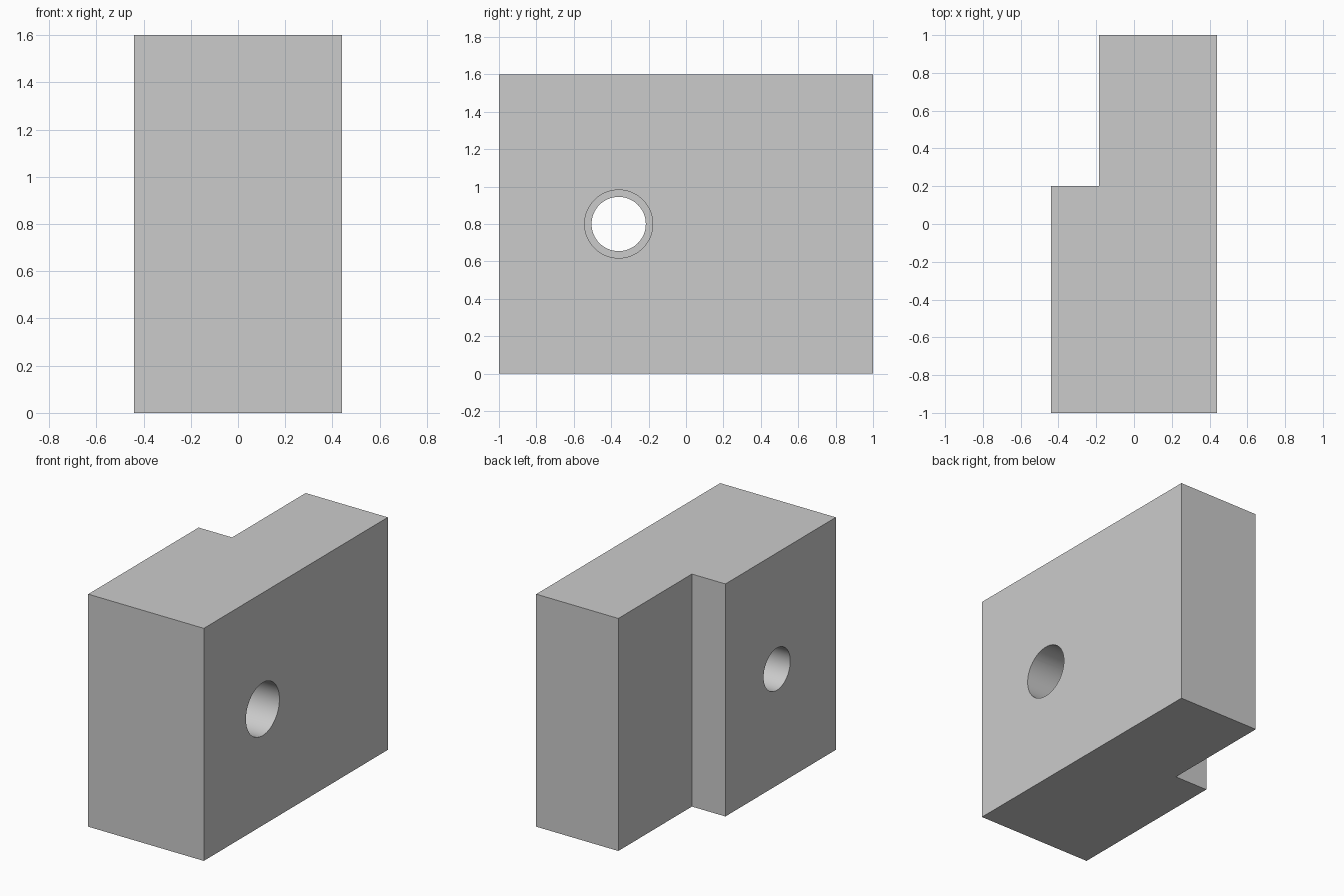
import bpy
import bmesh
import math

default = bpy.data.objects.get("Cube")
if default:
    bpy.data.objects.remove(default, do_unlink=True)

HEIGHT = 1.6
HALF_X, HALF_Y = 0.44, 1.0
STEP_X, STEP_Y = -0.185, 0.2
HOLE_Y, HOLE_Z = -0.36, 0.8

# Plain grey finish
grey = bpy.data.materials.new("plain_grey")
grey.use_nodes = True
colour = (0.6, 0.6, 0.6, 1)
grey.diffuse_color = colour
grey.node_tree.nodes["Principled BSDF"].inputs["Base Color"].default_value = colour

# Stepped block: an L-shaped plan pulled upward
plan = [(-HALF_X, -HALF_Y), (HALF_X, -HALF_Y), (HALF_X, HALF_Y),
        (STEP_X, HALF_Y), (STEP_X, STEP_Y), (-HALF_X, STEP_Y)]
bm = bmesh.new()
base = bm.faces.new([bm.verts.new((x, y, 0)) for x, y in plan])
top = bmesh.ops.extrude_face_region(bm, geom=[base])["geom"]
bmesh.ops.translate(bm, vec=(0, 0, HEIGHT),
                    verts=[v for v in top if isinstance(v, bmesh.types.BMVert)])
bmesh.ops.recalc_face_normals(bm, faces=bm.faces)
mesh = bpy.data.meshes.new("stepped_block")
bm.to_mesh(mesh)
bm.free()
mesh.materials.append(grey)
block = bpy.data.objects.new("stepped_block", mesh)
bpy.context.collection.objects.link(block)


def bore(name, radius, x_start, x_end):
    """Cut a round hole along x and remove the cutter."""
    bpy.ops.mesh.primitive_cylinder_add(
        vertices=64, radius=radius, depth=x_end - x_start,
        location=((x_start + x_end) / 2, HOLE_Y, HOLE_Z),
        rotation=(0, math.pi / 2, 0))
    cutter = bpy.context.object
    cutter.name = name
    cutter.hide_render = True
    cutter.data.materials.append(grey)
    cut = block.modifiers.new(name, 'BOOLEAN')
    cut.operation = 'DIFFERENCE'
    cut.solver = 'EXACT'
    cut.object = cutter
    bpy.ops.object.select_all(action='DESELECT')
    block.select_set(True)
    bpy.context.view_layer.objects.active = block
    bpy.ops.object.modifier_apply(modifier=cut.name)
    bpy.data.objects.remove(cutter, do_unlink=True)


# Through hole with a wider counterbore on the left side
bore("through_hole", 0.145, -0.6, 0.6)
bore("counterbore", 0.182, 0.0, 0.6)

bpy.ops.object.shade_smooth_by_angle(angle=math.radians(30))
